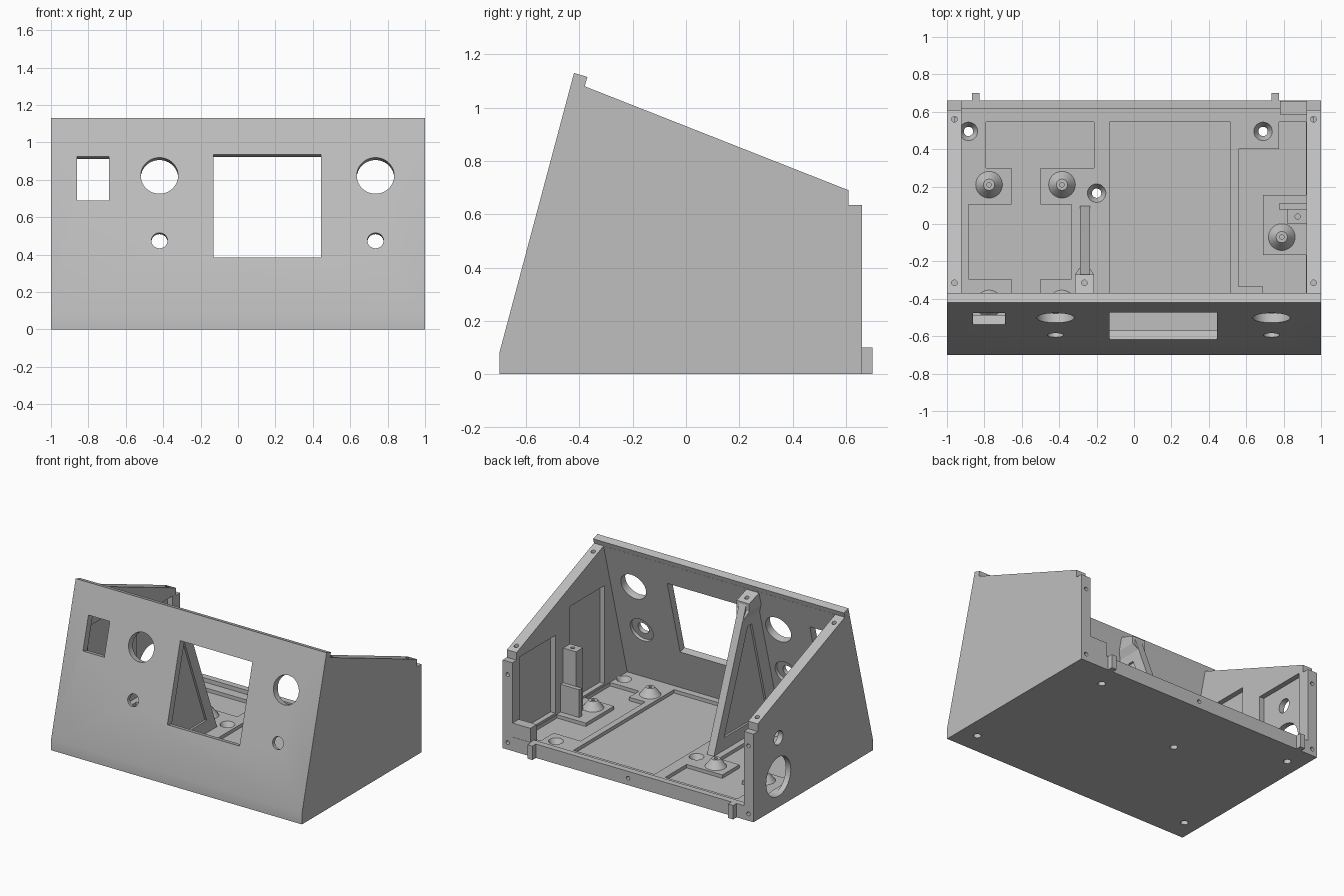
import bpy, bmesh, math
from mathutils import Matrix, Vector

cube = bpy.data.objects.get("Cube")
if cube:
    bpy.data.objects.remove(cube, do_unlink=True)

grey = bpy.data.materials.new("light_grey_plastic")
grey.use_nodes = True
COLOR = (0.52, 0.52, 0.52, 1)
grey.diffuse_color = COLOR
grey.node_tree.nodes["Principled BSDF"].inputs["Base Color"].default_value = COLOR

SLOPE = 0.267                      # lean of the front panel
TILT = -math.atan(SLOPE)
FLOOR = 0.07


def outer_y(z):
    return -0.7 + (z - 0.08) * SLOPE


def inner_y(z):
    return -0.37 + (z - 1.115) * SLOPE


def finish(name, bm):
    bmesh.ops.recalc_face_normals(bm, faces=bm.faces)
    mesh = bpy.data.meshes.new(name)
    bm.to_mesh(mesh)
    bm.free()
    mesh.materials.append(grey)
    ob = bpy.data.objects.new(name, mesh)
    bpy.context.collection.objects.link(ob)
    return ob


def prism(name, points, lo, hi, axis="x"):
    """Extrude an outline: (y, z) along x, or (x, y) along z."""
    bm = bmesh.new()
    place = (lambda p, d: (d, p[0], p[1])) if axis == "x" else (lambda p, d: (p[0], p[1], d))
    face = bm.faces.new([bm.verts.new(place(p, lo)) for p in points])
    top = bmesh.ops.extrude_face_region(bm, geom=[face])["geom"]
    verts = [v for v in top if isinstance(v, bmesh.types.BMVert)]
    step = Vector(place((0, 0), hi - lo))
    bmesh.ops.translate(bm, vec=step, verts=verts)
    return finish(name, bm)


def box(name, x, y, z):
    return prism(name, [(x[0], y[0]), (x[1], y[0]), (x[1], y[1]), (x[0], y[1])], z[0], z[1], "z")


def cone(name, loc, r1, r2, depth, rot=None, sides=48):
    bm = bmesh.new()
    m = Matrix.Translation(loc) @ (rot or Matrix())
    bmesh.ops.create_cone(bm, cap_ends=True, segments=sides, radius1=r1, radius2=r2, depth=depth, matrix=m)
    return finish(name, bm)


def tilted_box(x, z, depth=0.3):
    bm = bmesh.new()
    zc = sum(z) / 2
    m = Matrix.Translation((sum(x) / 2, outer_y(zc), zc)) @ Matrix.Rotation(TILT, 4, "X")
    m = m @ Matrix.Diagonal((x[1] - x[0], depth, (z[1] - z[0]) / math.cos(TILT), 1))
    bmesh.ops.create_cube(bm, size=1, matrix=m)
    return finish("cutter", bm)


def modify(target, other, operation="DIFFERENCE"):
    mod = target.modifiers.new("bool", "BOOLEAN")
    mod.operation, mod.solver, mod.object = operation, "EXACT", other
    bpy.context.view_layer.objects.active = target
    bpy.ops.object.modifier_apply(modifier=mod.name)
    bpy.data.objects.remove(other, do_unlink=True)


def smooth(ob):
    bpy.ops.object.select_all(action="DESELECT")
    ob.select_set(True)
    bpy.context.view_layer.objects.active = ob
    bpy.ops.object.shade_smooth_by_angle(angle=math.radians(25))


# Shell: full side profile, hollowed by a cavity that leaves panel, walls, floor and rear lip
profile = [(-0.7, 0), (-0.7, 0.08), (-0.42, 1.13), (-0.37, 1.115), (-0.38, 1.08),
           (0.61, 0.69), (0.61, 0.635), (0.66, 0.635), (0.66, 0)]
shell = prism("enclosure_shell", profile, -1, 1)
cavity = [(inner_y(FLOOR), FLOOR), (inner_y(1.3), 1.3), (0.8, 1.3), (0.8, 0.1), (0.615, 0.1), (0.615, FLOOR)]
modify(shell, prism("cutter", cavity, -0.923, 0.923))

# Front panel openings
for x, z in (((-0.86, -0.69), (0.69, 0.925)), ((-0.13, 0.445), (0.385, 0.935))):
    modify(shell, tilted_box(x, z))
facing = Matrix.Rotation(math.pi / 2 + TILT, 4, "X")
inward = Vector((0, math.cos(TILT), math.sin(TILT)))
for x in (-0.42, 0.735):
    for z, r in ((0.822, 0.1), (0.475, 0.043)):
        modify(shell, cone("cutter", (x, outer_y(z), z), r, r, 0.3, facing))
    seat = Vector((x, outer_y(0.475), 0.475)) + inward * 0.08
    modify(shell, cone("cutter", seat, 0.09, 0.09, 0.1, facing))

# Shallow floor pockets
left_pocket = [(-0.79, 0.545), (-0.215, 0.545), (-0.215, 0.3), (-0.5, 0.3), (-0.5, 0.105),
               (-0.335, 0.105), (-0.335, -0.295), (-0.5, -0.295), (-0.5, -0.58), (-0.655, -0.58),
               (-0.655, -0.295), (-0.885, -0.295), (-0.885, 0.105), (-0.655, 0.105),
               (-0.655, 0.3), (-0.79, 0.3)]
mid_pocket = [(-0.13, -0.6), (0.515, -0.6), (0.515, 0.545), (-0.13, 0.545)]
right_pocket = [(0.56, 0.4), (0.775, 0.4), (0.775, 0.545), (0.92, 0.545), (0.92, 0.155),
                (0.69, 0.155), (0.69, -0.165), (0.92, -0.165), (0.92, -0.45), (0.69, -0.45),
                (0.69, -0.335), (0.56, -0.335)]
for pocket in (left_pocket, mid_pocket, right_pocket):
    modify(shell, prism("cutter", pocket, 0.045, 0.2, "z"))

# Recessed panels inside both side walls
for side in (-1, 1):
    x = sorted((side * 0.85, side * 0.96))
    modify(shell, box("cutter", x, (-0.39, 0), (0.085, 0.79)))
    modify(shell, box("cutter", x, (0.17, 0.57), (0.085, 0.645)))

# Round ports in the right wall
sideways = Matrix.Rotation(math.pi / 2, 4, "Y")
for z, r in ((0.22, 0.14), (0.5, 0.05)):
    modify(shell, cone("cutter", (-1, 0.375, z), r, r, 0.3, sideways))

# Countersunk floor holes
for x, y in ((-0.885, 0.495), (0.69, 0.495), (-0.2, 0.165), (0.875, -0.545), (-0.885, -0.545)):
    modify(shell, cone("cutter", (x, y, 0.05), 0.025, 0.052, 0.05))
    modify(shell, cone("cutter", (x, y, 0), 0.025, 0.025, 0.1))

# Blind screw holes on wall tops and rear edges
backward = Matrix.Rotation(math.pi / 2, 4, "X")
for x in (-0.96, 0.96):
    for y in (-0.315, 0.56):
        modify(shell, cone("cutter", (x, y, 1.08 - (y + 0.38) * 0.394), 0.015, 0.015, 0.16, sides=20))
for x, z in ((-0.96, 0.05), (-0.96, 0.54), (0.96, 0.05), (0.96, 0.54), (0, 0.05)):
    modify(shell, cone("cutter", (x, 0.66, z), 0.014, 0.014, 0.12, backward, 20))
smooth(shell)

# Conical standoffs
for i, (x, y) in enumerate(((-0.775, 0.21), (-0.385, 0.21), (-0.775, -0.425),
                            (-0.385, -0.425), (0.79, -0.07), (0.6, -0.45))):
    post = cone(f"standoff_{i + 1}", (x, y, 0.095), 0.075, 0.03, 0.06)
    modify(post, cone("cutter", (x, y, 0.12), 0.012, 0.012, 0.06, sides=20))
    smooth(post)

# Rear locating tabs and corner block
for name, x in (("right_tab", -0.845), ("left_tab", 0.755)):
    box(name, (x - 0.02, x + 0.02), (0.655, 0.7), (0, 0.1))
box("rear_corner_block", (0.78, 0.93), (0.585, 0.658), (0.06, 0.2))

# Bracket post and hook on the left wall
bracket = box("bracket_post", (0.82, 0.965), (0, 0.08), (0.06, 0.52))
modify(bracket, cone("cutter", (0.875, 0.04, 0.52), 0.014, 0.014, 0.1, sides=20))
box("bracket_hook", (0.775, 0.93), (0.078, 0.11), (0.06, 0.27))

# Triangular brace behind the panel, with recessed sides
brace = prism("panel_brace", [(inner_y(0.06), 0.06), (0.1, 0.06), (-0.27, 1.02), (inner_y(1.02), 1.02)],
              -0.29, -0.235)
recess = [(-0.52, 0.16), (-0.02, 0.16), (-0.29, 0.86), (-0.335, 0.86)]
for lo, hi in ((-0.35, -0.275), (-0.25, -0.18)):
    modify(brace, prism("cutter", recess, lo, hi))

# Flared brace head with screw hole
bm = bmesh.new()
rings = []
for half, back, z_back, z_front in ((0.0275, -0.235, 0.92, 0.92), (0.05, -0.27, 0.98, 0.98), (0.05, -0.27, 1.035, 1.074)):
    front = inner_y(z_front) - 0.005
    rings.append([bm.verts.new((-0.265 + s * half, y, z)) for s, y, z in
                  ((-1, front, z_front), (1, front, z_front), (1, back, z_back), (-1, back, z_back))])
for a, b in zip(rings, rings[1:]):
    for k in range(4):
        j = (k + 1) % 4
        bm.faces.new((a[k], a[j], b[j], b[k]))
bm.faces.new(rings[0])
bm.faces.new(rings[-1])
modify(brace, finish("brace_head", bm), "UNION")
modify(brace, cone("cutter", (-0.265, -0.315, 1.05), 0.015, 0.015, 0.14, sides=20))
